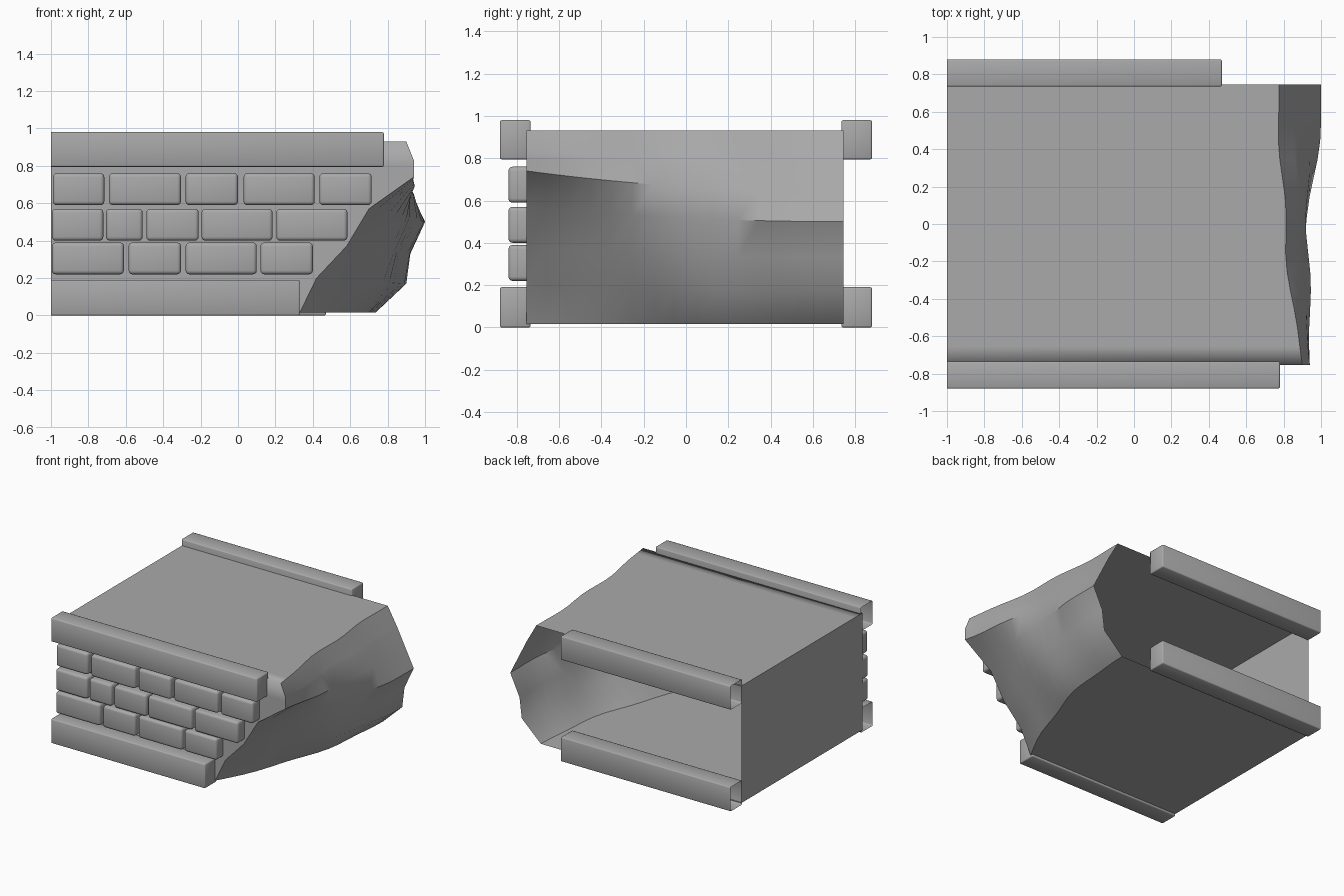
import bpy, bmesh, math

old = bpy.data.objects.get("Cube")
if old:
    bpy.data.objects.remove(old, do_unlink=True)

stone = bpy.data.materials.new("grey_stone")
stone.use_nodes = True
GREY = (0.4, 0.4, 0.4, 1)
stone.diffuse_color = GREY
stone.node_tree.nodes["Principled BSDF"].inputs["Base Color"].default_value = GREY


def finish(bm, name, angle):
    bmesh.ops.recalc_face_normals(bm, faces=bm.faces)
    mesh = bpy.data.meshes.new(name)
    bm.to_mesh(mesh)
    bm.free()
    obj = bpy.data.objects.new(name, mesh)
    bpy.context.collection.objects.link(obj)
    mesh.materials.append(stone)
    bpy.ops.object.select_all(action='DESELECT')
    obj.select_set(True)
    bpy.context.view_layer.objects.active = obj
    bpy.ops.object.shade_smooth_by_angle(angle=math.radians(angle))
    return obj


def open_block(name, lo, hi, axis, bevel, segments):
    """Bevelled box without the face that looks along the given axis."""
    bm = bmesh.new()
    bmesh.ops.create_cube(bm, size=1)
    for v in bm.verts:
        v.co = [lo[i] if v.co[i] < 0 else hi[i] for i in range(3)]
    bm.normal_update()
    hidden = [f for f in bm.faces if sum(a * b for a, b in zip(f.normal, axis)) > 0.9]
    bmesh.ops.delete(bm, geom=hidden, context='FACES')
    edges = [e for e in bm.edges if len(e.link_faces) == 2]
    bmesh.ops.bevel(bm, geom=edges, offset=bevel, segments=segments,
                    profile=0.5, affect='EDGES', clamp_overlap=True)
    return finish(bm, name, 50)


# Core: lofted from front to back, with a broken right-hand end and an open back
BOTTOM, TOP, FRONT, DEPTH = 0.015, 0.93, -0.755, 1.5
front_break = [(.33, BOTTOM), (.42, .2), (.58, .37), (.70, .57),
               (.94, .74), (.94, .83), (.9, TOP)]
back_break = [(.735, BOTTOM), (.9, .17), (.92, .33), (1.0, .5),
              (.93, .64), (.86, .78), (.775, TOP)]
STATIONS = 16
bm = bmesh.new()
rings = []
for s in range(STATIONS):
    t = s / (STATIONS - 1)
    ease = t * (2 - t)
    y = FRONT + DEPTH * t
    ring = [bm.verts.new((-1, y, BOTTOM))]
    for i, ((ax, az), (bx, bz)) in enumerate(zip(front_break, back_break)):
        wave = 0.014 * math.sin(math.pi * t) * math.sin(13 * t + 1.1 * i)
        x = ax + (bx - ax) * ease + wave
        ring.append(bm.verts.new((x, y, az + (bz - az) * ease)))
    ring.append(bm.verts.new((-1, y, TOP)))
    rings.append(ring)
for a, b in zip(rings, rings[1:]):
    for i in range(len(a)):
        j = (i + 1) % len(a)
        bm.faces.new((a[i], a[j], b[j], b[i]))
bm.faces.new(rings[0])
bmesh.ops.bisect_plane(bm, geom=bm.verts[:] + bm.edges[:] + bm.faces[:],
                       plane_co=(0, 0, 0.8), plane_no=(0, 0, 1))
core = finish(bm, "broken_wall_core", 40)

# Soften the front top edge of the core
mesh = core.data
for e in mesh.edges:
    ends = [mesh.vertices[i].co for i in e.vertices]
    if all(abs(c.y - FRONT) < 1e-4 and abs(c.z - TOP) < 1e-4 for c in ends):
        e.use_edge_sharp = False

# Ledges along the front and back, open at the left-hand cut
ledges = {
    "front_top_ledge": (-.88, .78, .795, .98),
    "front_bottom_ledge": (-.88, .33, 0, .19),
    "back_top_ledge": (.735, .47, .795, .98),
    "back_bottom_ledge": (.735, .47, 0, .19),
}
for name, (y, end, z0, z1) in ledges.items():
    open_block(name, (-1, y, z0), (end, y + .145, z1), (-1, 0, 0), .008, 2)

# Three rows of bricks on the front: (base height, [start, end] pairs)
rows = [
    (.22, [(-.995, -.61), (-.585, -.305), (-.28, .10), (.12, .40)]),
    (.40, [(-.995, -.72), (-.705, -.51), (-.49, -.21), (-.195, .185), (.205, .585)]),
    (.59, [(-.99, -.715), (-.69, -.305), (-.28, 0), (.03, .41), (.435, .715)]),
]
for r, (z, spans) in enumerate(rows, 1):
    for c, (x0, x1) in enumerate(spans, 1):
        open_block(f"brick_row{r}_{c}", (x0, -.84, z), (x1, -.75, z + .17),
                   (0, 1, 0), .02, 3)
